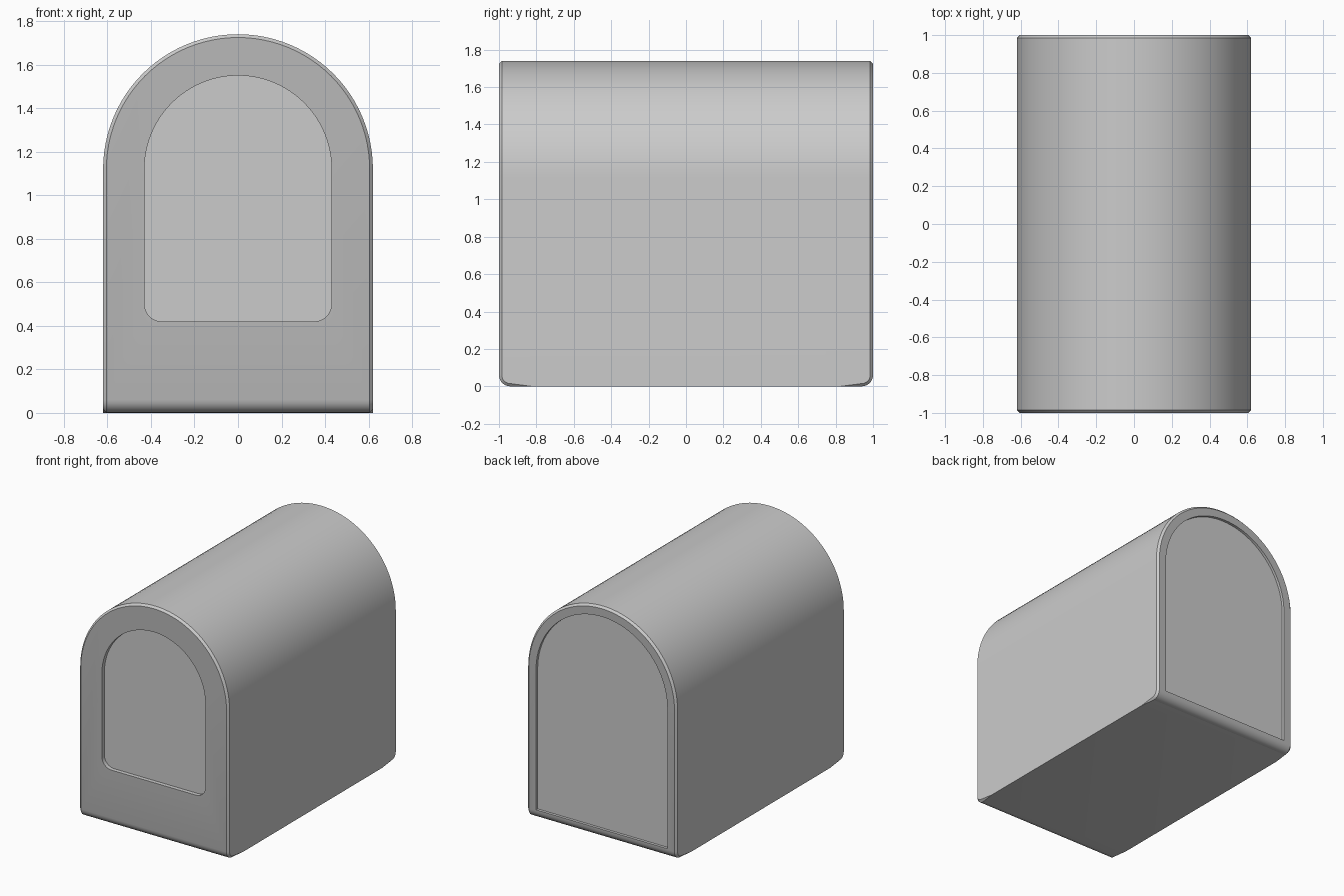
import bpy, bmesh, math

if "Cube" in bpy.data.objects:
    bpy.data.objects.remove(bpy.data.objects["Cube"])

ARCH_Z = 1.12      # height where the arch springs
SEGMENTS = 48


def arch_profile(radius, bottom, corner=0.0):
    """Arch outline in x/z: half circle on top, straight sides, optional rounded lower corners."""
    pts = [(radius * math.cos(math.pi * i / SEGMENTS),
            ARCH_Z + radius * math.sin(math.pi * i / SEGMENTS)) for i in range(SEGMENTS + 1)]
    if corner == 0:
        return pts + [(-radius, bottom), (radius, bottom)]
    for side, start in ((-1, math.pi), (1, 1.5 * math.pi)):
        for i in range(9):
            a = start + math.pi / 2 * i / 8
            pts.append((side * (radius - corner) + corner * math.cos(a),
                        bottom + corner + corner * math.sin(a)))
    return pts


def extrude_profile(points, y0, y1):
    bm = bmesh.new()
    face = bm.faces.new([bm.verts.new((x, y0, z)) for x, z in points])
    new = bmesh.ops.extrude_face_region(bm, geom=[face], use_keep_orig=True)["geom"]
    bmesh.ops.translate(bm, vec=(0, y1 - y0, 0),
                        verts=[g for g in new if isinstance(g, bmesh.types.BMVert)])
    bmesh.ops.recalc_face_normals(bm, faces=bm.faces)
    return bm


def make_object(name, bm):
    mesh = bpy.data.meshes.new(name)
    bm.to_mesh(mesh)
    bm.free()
    obj = bpy.data.objects.new(name, mesh)
    bpy.context.collection.objects.link(obj)
    return obj


# Arched body, with rounded lower front and back edges
bm = extrude_profile(arch_profile(0.62, 0.0), -1.0, 1.0)
low = [e for e in bm.edges if all(v.co.z < 0.001 for v in e.verts)
       and abs(e.verts[0].co.y - e.verts[1].co.y) < 0.001]
bmesh.ops.bevel(bm, geom=low, offset=0.06, segments=6, profile=0.5, affect='EDGES')
bm.normal_update()

# Darker end faces, framed by a thin light chamfer
for f in bm.faces:
    f.material_index = 1 if abs(f.normal.y) > 0.05 else 0
rim = [e for e in bm.edges
       if sorted(f.material_index for f in e.link_faces) == [0, 1]
       and not all(v.co.z < 0.001 for v in e.verts)]
bmesh.ops.bevel(bm, geom=rim, offset=0.015, segments=1, affect='EDGES',
                material=0, clamp_overlap=False)
body = make_object("arched_body", bm)
dark = bpy.data.materials.new("dark_grey")
dark.diffuse_color = (0.48, 0.48, 0.48, 1)
dark.use_nodes = True
dark.node_tree.nodes["Principled BSDF"].inputs["Base Color"].default_value = dark.diffuse_color
grey = bpy.data.materials.new("light_grey")
grey.diffuse_color = (0.8, 0.8, 0.8, 1)
grey.use_nodes = True
grey.node_tree.nodes["Principled BSDF"].inputs["Base Color"].default_value = grey.diffuse_color
body.data.materials.append(grey)
body.data.materials.append(dark)

# Shallow window recess in front and large panel recess at the back
recesses = (
    ("front_window_cutter", arch_profile(0.43, 0.42, 0.08), -1.2, -0.97),
    ("back_panel_cutter", arch_profile(0.545, 0.07), 0.98, 1.2),
)
bpy.context.view_layer.objects.active = body
body.select_set(True)
for name, points, y0, y1 in recesses:
    cutter = make_object(name, extrude_profile(points, y0, y1))
    cutter.data.materials.append(grey)
    cutter.hide_render = True
    mod = body.modifiers.new(name, 'BOOLEAN')
    mod.operation = 'DIFFERENCE'
    mod.solver = 'EXACT'
    mod.object = cutter
    bpy.ops.object.modifier_apply(modifier=mod.name)
    bpy.data.objects.remove(cutter)

bpy.ops.object.shade_smooth_by_angle(angle=math.radians(30))
